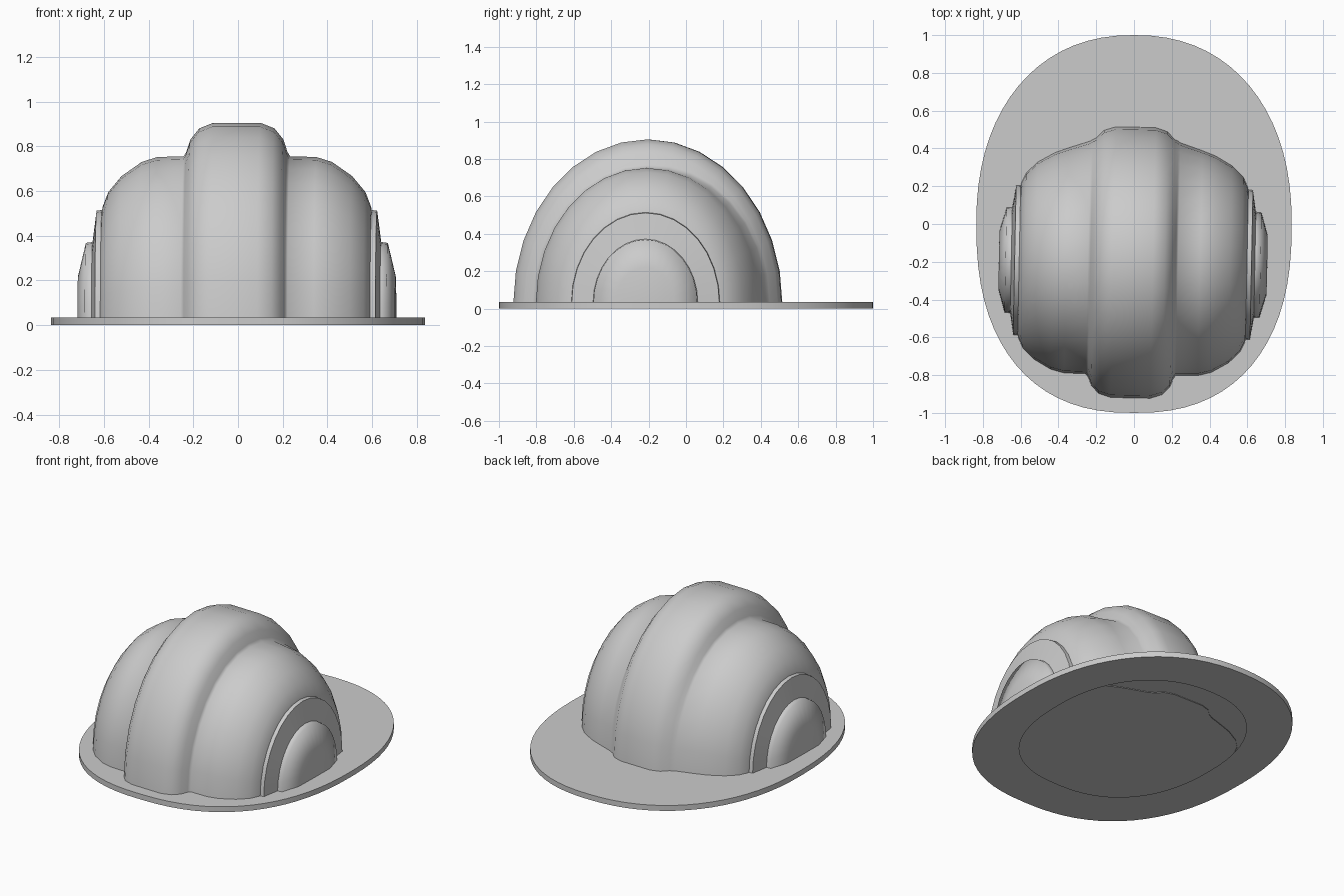
import bpy, bmesh, math
from mathutils import Matrix

old = bpy.data.objects.get("Cube")
if old:
    bpy.data.objects.remove(old, do_unlink=True)

grey = bpy.data.materials.new("light_grey")
grey.use_nodes = True
grey.diffuse_color = (0.6, 0.6, 0.6, 1)
grey.node_tree.nodes["Principled BSDF"].inputs["Base Color"].default_value = (0.6, 0.6, 0.6, 1)


def finish(bm, name, angle):
    mesh = bpy.data.meshes.new(name)
    bm.to_mesh(mesh)
    bm.free()
    mesh.materials.append(grey)
    obj = bpy.data.objects.new(name, mesh)
    bpy.context.collection.objects.link(obj)
    bpy.ops.object.select_all(action='DESELECT')
    obj.select_set(True)
    bpy.context.view_layer.objects.active = obj
    bpy.ops.object.shade_smooth_by_angle(angle=math.radians(angle))
    return obj


# Brim: rounded egg-shaped top sheet with a rim and an underside lip around an opening
SEG, HALF_W, THICK = 72, 0.835, 0.035


def egg_ring(bm, scale, z):
    ring = []
    for i in range(SEG):
        a = math.tau * i / SEG
        c, s = math.cos(a), math.sin(a)
        power = 2 / (2.22 if s > 0 else 2.38)
        x = math.copysign(abs(c) ** power, c) * HALF_W
        y = math.copysign(abs(s) ** power, s)
        ring.append(bm.verts.new((x * scale, y * scale, z)))
    return ring


bm = bmesh.new()
rings = [egg_ring(bm, scale, z) for scale, z in ((1, THICK), (1, 0), (0.71, 0))]
for a, b in zip(rings, rings[1:]):
    for i in range(SEG):
        j = (i + 1) % SEG
        bm.faces.new((a[j], a[i], b[i], b[j]))
bm.faces.new(rings[0])
finish(bm, "brim", 30)

# Shell: half profile (sideways distance, radius, extra radius at the back)
half = [(0.0, 0.875, 0), (0.105, 0.875, 0), (0.168, 0.85, 0), (0.208, 0.8, 0),
        (0.226, 0.745, 0.045), (0.238, 0.725, 0.055), (0.355, 0.722, 0.01),
        (0.425, 0.70, 0), (0.515, 0.637, 0), (0.575, 0.565, 0), (0.6, 0.5, 0),
        (0.603, 0.485, 0), (0.627, 0.482, 0), (0.645, 0.342, 0),
        (0.675, 0.338, 0), (0.71, 0.19, 0), (0.711, 0.0, 0)]
profile = [(-x, r, e) for x, r, e in reversed(half[1:])] + half
STEPS, STRETCH = 16, 1.22

bm = bmesh.new()
rows = []
for k in range(STEPS + 1):
    a = math.pi * k / STEPS
    c, s = math.cos(a), math.sin(a)
    back = max(0, c) ** 1.5
    rows.append([bm.verts.new((x, c * (r + e * back) / STRETCH, s * (r + e * back)))
                 for x, r, e in profile])
for low, high in zip(rows, rows[1:]):
    for i in range(len(profile) - 1):
        bm.faces.new((low[i + 1], low[i], high[i], high[i + 1]))
bmesh.ops.remove_doubles(bm, verts=bm.verts, dist=0.0005)
bmesh.ops.transform(bm, verts=bm.verts,
                    matrix=Matrix.Translation((-0.005, -0.204, 0.03)) @ Matrix.Rotation(-0.02, 4, 'Z'))
bmesh.ops.recalc_face_normals(bm, faces=bm.faces)
if sum(f.normal.z for f in bm.faces) < 0:
    bmesh.ops.reverse_faces(bm, faces=bm.faces)
finish(bm, "shell", 70)
